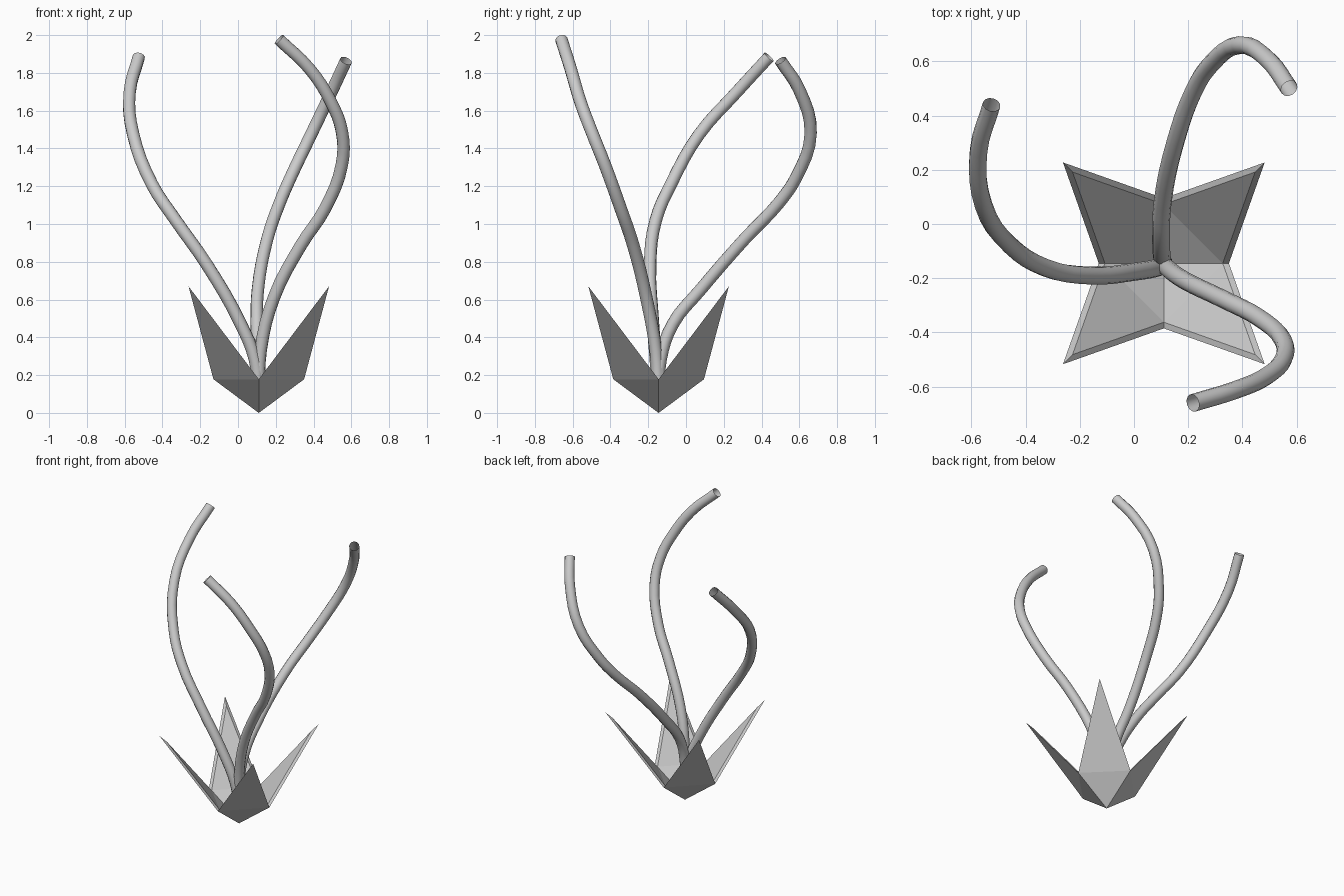
import bpy, bmesh
from math import cos, sin, pi

if "Cube" in bpy.data.objects:
    bpy.data.objects.remove(bpy.data.objects["Cube"])

CX, CY = 0.11, -0.145   # centre of the cup


def star_shell(bm, scale, pivot_z):
    """Four-pointed folded cup; returns the faces and the rim vertices in order."""
    def vert(x, y, z):
        return bm.verts.new((CX + x * scale, CY + y * scale,
                             pivot_z + (z - pivot_z) * scale))
    apex = vert(0, 0, 0)
    rim = []
    for i in range(8):
        a = i * pi / 4
        r, z = (0.24, 0.178) if i % 2 == 0 else (0.526, 0.67)
        rim.append(vert(r * cos(a), r * sin(a), z))
    for i in range(0, 8, 2):
        v0, tip, v1 = rim[i], rim[i + 1], rim[(i + 2) % 8]
        bm.faces.new((apex, v1, v0))
        bm.faces.new((v0, v1, tip))
    return rim


# Cup of four pointed petals: outer shell, inner shell, rim between them
bm = bmesh.new()
outer = star_shell(bm, 1.0, 0.178)
inner = star_shell(bm, 0.905, 0.178)
for i in range(8):
    j = (i + 1) % 8
    bm.faces.new((outer[i], outer[j], inner[j], inner[i]))
bmesh.ops.recalc_face_normals(bm, faces=bm.faces)
mesh = bpy.data.meshes.new("petal_cup")
bm.to_mesh(mesh)
bm.free()
bpy.context.collection.objects.link(bpy.data.objects.new("petal_cup", mesh))


def stem(name, points):
    """Open round tube swept along a smooth path."""
    cu = bpy.data.curves.new(name, 'CURVE')
    cu.dimensions = '3D'
    cu.bevel_depth = 0.033
    cu.bevel_resolution = 4
    cu.resolution_u = 4
    sp = cu.splines.new('BEZIER')
    sp.bezier_points.add(len(points) - 1)
    for bp, p in zip(sp.bezier_points, points):
        bp.co = p
        bp.handle_left_type = bp.handle_right_type = 'AUTO'
    ob = bpy.data.objects.new(name, cu)
    bpy.context.collection.objects.link(ob)
    bpy.ops.object.select_all(action='DESELECT')
    ob.select_set(True)
    bpy.context.view_layer.objects.active = ob
    bpy.ops.object.convert(target='MESH')
    bpy.ops.object.shade_smooth()


# Three curling stems rising from the cup
stem("left_stem", [(CX, CY, 0.09), (0.09, -0.16, 0.28), (0.01, -0.175, 0.48),
                   (-0.165, -0.19, 0.785), (-0.33, -0.16, 1.02),
                   (-0.455, -0.08, 1.21), (-0.555, 0.07, 1.475),
                   (-0.573, 0.27, 1.70), (-0.525, 0.44, 1.885)])
stem("back_stem", [(CX, CY, 0.09), (0.105, -0.135, 0.28), (0.10, -0.07, 0.47),
                   (0.105, 0.075, 0.65), (0.155, 0.31, 0.92),
                   (0.22, 0.49, 1.11), (0.28, 0.585, 1.25),
                   (0.39, 0.66, 1.48), (0.50, 0.60, 1.71),
                   (0.572, 0.50, 1.865)])
stem("front_stem", [(CX, CY, 0.09), (0.12, -0.16, 0.33), (0.19, -0.21, 0.61),
                    (0.335, -0.28, 0.89), (0.46, -0.345, 1.08),
                    (0.55, -0.43, 1.315), (0.55, -0.50, 1.49),
                    (0.49, -0.56, 1.65), (0.38, -0.61, 1.82),
                    (0.217, -0.66, 1.977)])
